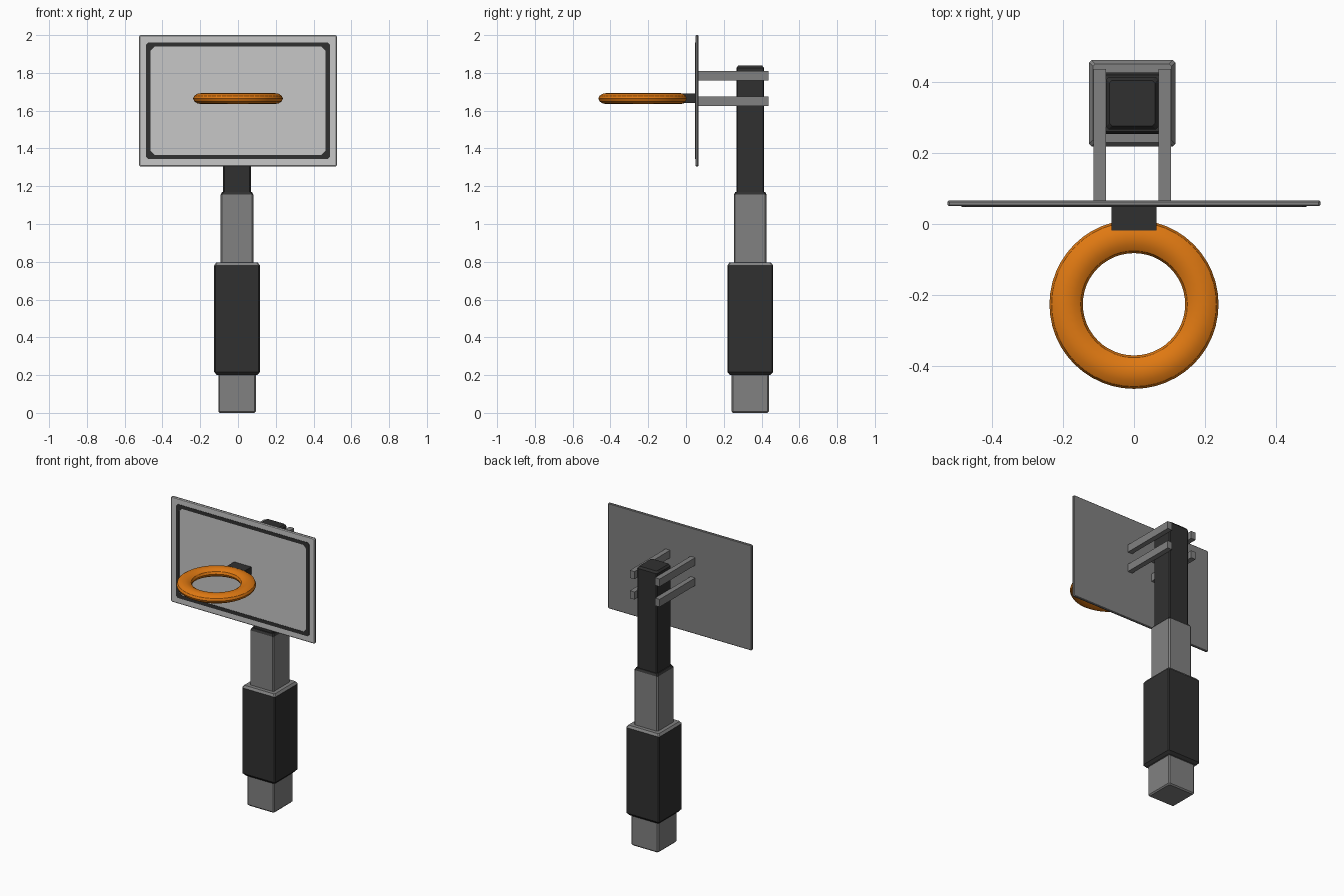
import bpy, bmesh, math
from mathutils import Matrix

if "Cube" in bpy.data.objects:
    bpy.data.objects.remove(bpy.data.objects["Cube"])

PX, PY = -0.005, 0.34          # pole centre


def material(name, rgb):
    m = bpy.data.materials.new(name)
    m.diffuse_color = (*rgb, 1)
    m.use_nodes = True
    m.node_tree.nodes["Principled BSDF"].inputs["Base Color"].default_value = m.diffuse_color
    return m


GREY = material("grey_metal", (0.22, 0.22, 0.22))
DARK = material("dark_metal", (0.03, 0.03, 0.03))
LIGHT = material("light_grey_panel", (0.57, 0.57, 0.57))
ORANGE = material("orange_rim", (0.74, 0.19, 0.006))


def finish(bm, name, mats):
    bmesh.ops.recalc_face_normals(bm, faces=bm.faces)
    me = bpy.data.meshes.new(name)
    bm.to_mesh(me)
    bm.free()
    for m in mats:
        me.materials.append(m)
    ob = bpy.data.objects.new(name, me)
    bpy.context.collection.objects.link(ob)
    return ob


def chamfered(hx, hy, c):
    """Outline of a rectangle with cut corners."""
    return [(hx - c, -hy), (hx, -hy + c), (hx, hy - c), (hx - c, hy),
            (-hx + c, hy), (-hx, hy - c), (-hx, -hy + c), (-hx + c, -hy)]


def loft(name, rings, mats, matrix, caps=True):
    """rings: (height, half x, half y, corner cut, material of the band above)."""
    bm = bmesh.new()
    loops = [[bm.verts.new((x, y, h)) for x, y in chamfered(hx, hy, c)]
             for h, hx, hy, c, _ in rings]
    pairs = list(zip(loops, loops[1:]))
    if not caps:
        pairs.append((loops[-1], loops[0]))
    for (a, b), ring in zip(pairs, rings):
        for i in range(8):
            j = (i + 1) % 8
            bm.faces.new((a[i], a[j], b[j], b[i])).material_index = ring[4]
    if caps:
        bm.faces.new(loops[0]).material_index = rings[0][4]
        bm.faces.new(loops[-1]).material_index = rings[-1][4]
    bm.transform(matrix)
    return finish(bm, name, mats)


def box(name, x, y, z, mat):
    bm = bmesh.new()
    bmesh.ops.create_cube(bm, size=1)
    size = [b - a for a, b in (x, y, z)]
    mid = [(a + b) / 2 for a, b in (x, y, z)]
    bm.transform(Matrix.Translation(mid) @ Matrix.Diagonal((*size, 1)))
    return finish(bm, name, [mat])


# Stepped pole: foot, padded sleeve, middle tube, upper tube
steps = [(0, .092, 0), (.008, .099, 0), (.2, .099, 0), (.2, .107, 1),
         (.217, .1215, 1), (.78, .1215, 0), (.795, .111, 0), (.795, .0865, 0),
         (1.155, .0865, 1), (1.17, .079, 1), (1.17, .0735, 1),
         (1.825, .0735, 1), (1.838, .064, 1)]
loft("pole", [(z, h, h, .007, m) for z, h, m in steps], [GREY, DARK],
     Matrix.Translation((PX, PY, 0)))

# Backboard with bevelled rim; local height runs towards the front (-y)
upright = Matrix.Translation((0, .066, 1.6525)) @ Matrix.Rotation(math.pi / 2, 4, 'X')
W, H = .525, .3475
loft("backboard", [(0, W - .004, H - .004, .004, 0), (.004, W, H, .006, 0),
                   (.012, W, H, .006, 1), (.016, W - .005, H - .005, .004, 1)],
     [GREY, LIGHT], upright)

# Painted border line with cut corners
ow, oh, iw, ih = .486, .309, .463, .286
loft("border_line", [(.0155, ow, oh, .012, 0), (.018, ow, oh, .012, 0),
                     (.018, iw, ih, .02, 0), (.0155, iw, ih, .02, 0)],
     [DARK], upright, caps=False)

# Four bracket arms gripping the pole
for side, s in (("left", -1), ("right", 1)):
    for level, z in (("lower", 1.651), ("upper", 1.785)):
        xc = PX + s * .0915
        box(f"bracket_{level}_{side}", (xc - .017, xc + .017), (.064, .437),
            (z - .025, z + .025), GREY)

# Rim mount and rim
box("rim_mount", (-.063, .063), (-.018, .052), (1.64, 1.691), DARK)
bpy.ops.mesh.primitive_torus_add(location=(0, -.226, 1.664), major_radius=.191,
                                 minor_radius=.047, major_segments=48, minor_segments=12)
rim = bpy.context.object
rim.name = "rim"
rim.scale.z = .63
bpy.ops.object.transform_apply(location=False, rotation=False, scale=True)
rim.data.materials.append(ORANGE)
bpy.ops.object.shade_smooth_by_angle(angle=math.radians(25))
